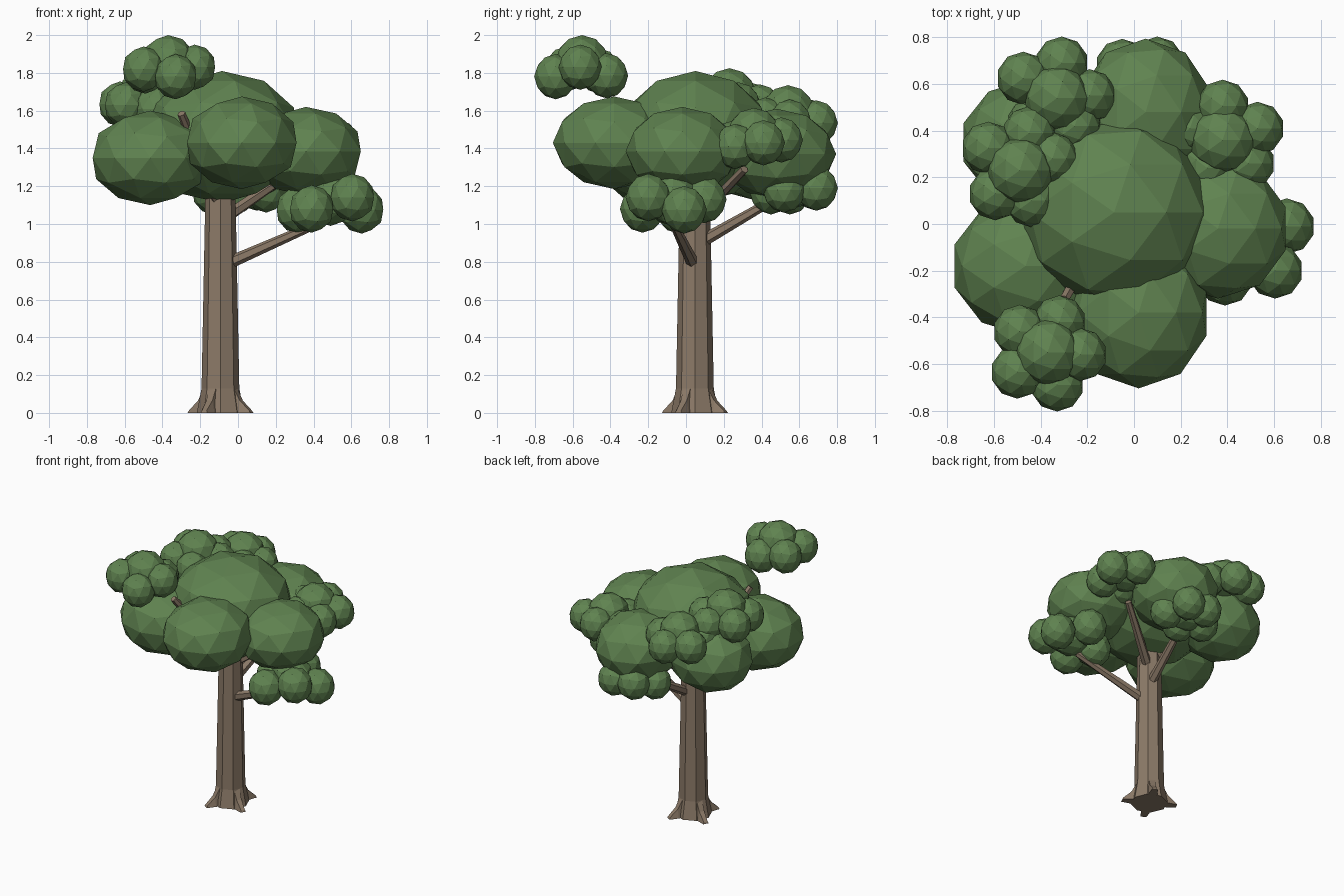
import bpy, bmesh, math
from mathutils import Vector, Matrix

if "Cube" in bpy.data.objects:
    bpy.data.objects.remove(bpy.data.objects["Cube"])


def colour(name, rgb):
    m = bpy.data.materials.new(name)
    m.diffuse_color = (*rgb, 1)
    m.use_nodes = True
    m.node_tree.nodes["Principled BSDF"].inputs["Base Color"].default_value = m.diffuse_color
    return m


BARK = colour("bark brown", (0.262, 0.195, 0.138))
LEAF = colour("leaf green", (0.115, 0.225, 0.08))


def finish(name, bm, mat):
    bmesh.ops.recalc_face_normals(bm, faces=bm.faces)
    me = bpy.data.meshes.new(name)
    bm.to_mesh(me)
    bm.free()
    me.materials.append(mat)
    ob = bpy.data.objects.new(name, me)
    bpy.context.collection.objects.link(ob)
    return ob


def blob(bm, centre, radii):
    mat = Matrix.Translation(centre) @ Matrix.Diagonal((*radii, 1))
    bmesh.ops.create_icosphere(bm, subdivisions=2, radius=1, matrix=mat)


def loft(bm, rings):
    loops = [[bm.verts.new(p) for p in ring] for ring in rings]
    n = len(loops[0])
    for a, b in zip(loops, loops[1:]):
        for i in range(n):
            j = (i + 1) % n
            bm.faces.new((a[i], a[j], b[j], b[i]))
    bm.faces.new(loops[0][::-1])
    bm.faces.new(loops[-1])


TX, TY = -0.093, 0.047   # trunk axis

# Tapered eight-sided trunk with a flared foot
bm = bmesh.new()
rings = []
for z, r in ((0, 0.125), (0.13, 0.1), (1.25, 0.078)):
    rings.append([(TX + r * math.cos(math.tau * i / 8),
                   TY + r * math.sin(math.tau * i / 8), z) for i in range(8)])
loft(bm, rings)
finish("trunk", bm, BARK)

# Root wedges spreading from the foot
bm = bmesh.new()
for k in range(4):
    turn = Matrix.Translation((TX, TY, 0)) @ Matrix.Rotation(math.radians(62 + 90 * k), 4, 'Z')
    inner = [(0.06, -0.035, 0), (0.06, 0.035, 0), (0.085, 0.022, 0.14), (0.085, -0.022, 0.14)]
    middle = [(0.125, -0.03, 0), (0.125, 0.03, 0), (0.125, 0.018, 0.065), (0.125, -0.018, 0.065)]
    outer = [(0.187, -0.02, 0), (0.187, 0.02, 0), (0.182, 0.014, 0.012), (0.182, -0.014, 0.012)]
    loft(bm, [[turn @ Vector(p) for p in ring] for ring in (inner, middle, outer)])
finish("roots", bm, BARK)

# Branches as tapered six-sided rods
branches = {
    "low_right_branch": ((-0.07, 0.04, 0.785), (0.44, -0.07, 1.01)),
    "low_back_branch": ((-0.08, 0.07, 0.9), (0.0, 0.52, 1.16)),
    "back_right_branch": ((-0.09, 0.05, 1.02), (0.31, 0.31, 1.29)),
    "back_branch": ((-0.1, 0.06, 1.1), (-0.31, 0.5, 1.52)),
    "back_left_branch": ((-0.1, 0.06, 1.1), (-0.46, 0.22, 1.6)),
    "front_left_branch": ((-0.1, 0.03, 1.1), (-0.3, -0.325, 1.585)),
}
for name, (a, b) in branches.items():
    a, b = Vector(a), Vector(b)
    bm = bmesh.new()
    rot = (b - a).to_track_quat('Z', 'Y').to_matrix().to_4x4()
    bmesh.ops.create_cone(bm, cap_ends=True, segments=6, radius1=0.034, radius2=0.022,
                          depth=(b - a).length, matrix=Matrix.Translation((a + b) / 2) @ rot)
    finish(name, bm, BARK)

# Large crown masses
crown = {
    "crown_middle": ((-0.085, 0.05, 1.46), (0.425, 0.41, 0.35)),
    "crown_front": ((0.02, -0.38, 1.43), (0.305, 0.325, 0.245)),
    "crown_left": ((-0.465, -0.18, 1.35), (0.32, 0.3, 0.25)),
    "crown_right": ((0.36, -0.02, 1.385), (0.305, 0.3, 0.235)),
    "crown_back": ((0.05, 0.48, 1.37), (0.29, 0.315, 0.24)),
    "crown_back_left": ((-0.45, 0.35, 1.37), (0.295, 0.27, 0.24)),
}
for name, (c, r) in crown.items():
    bm = bmesh.new()
    blob(bm, c, r)
    finish(name, bm, LEAF)

# Leaf clusters: core centre, then satellite (dx, dy, dz)
clusters = {
    "front_left_cluster": ((-0.37, -0.55, 1.86), (
        (-0.12, 0.09, -0.05), (0.05, 0.13, -0.075), (0.14, -0.01, -0.03),
        (0.04, -0.14, -0.08), (-0.13, -0.085, -0.04))),
    "back_left_cluster": ((-0.49, 0.23, 1.685), (
        (-0.135, 0.095, -0.05), (-0.105, -0.1, -0.055), (0.05, -0.13, -0.075),
        (0.14, 0.05, -0.055), (0.04, 0.16, -0.065))),
    "back_cluster": ((-0.33, 0.54, 1.595), (
        (-0.145, 0.085, -0.045), (0.02, 0.15, -0.06), (0.14, 0.01, -0.055),
        (0.075, -0.12, -0.045), (-0.11, -0.12, -0.055))),
    "back_right_cluster": ((0.38, 0.36, 1.475), (
        (0.15, 0.05, -0.045), (0.0, 0.145, -0.03), (0.11, -0.1, -0.065),
        (-0.065, -0.12, -0.05), (-0.14, 0.05, -0.05))),
    "low_right_cluster": ((0.49, -0.07, 1.13), (
        (0.165, 0.06, -0.055), (0.115, -0.13, 0.01), (-0.1, -0.16, -0.05),
        (-0.17, 0.03, -0.055), (-0.02, 0.165, 0.0))),
    "low_back_cluster": ((0.01, 0.56, 1.22), (
        (0.09, 0.13, -0.03), (-0.06, 0.12, -0.025), (-0.14, -0.01, -0.05),
        (-0.02, -0.11, -0.05), (0.14, -0.04, -0.04))),
}
for name, (c, around) in clusters.items():
    bm = bmesh.new()
    core = Vector(c)
    big = 0.12 if name == "low_right_cluster" else 0.114
    blob(bm, core, (0.143, 0.143, 0.14))
    for d in around:
        blob(bm, core + Vector(d), (big, big, big * 1.05))
    finish(name, bm, LEAF)
